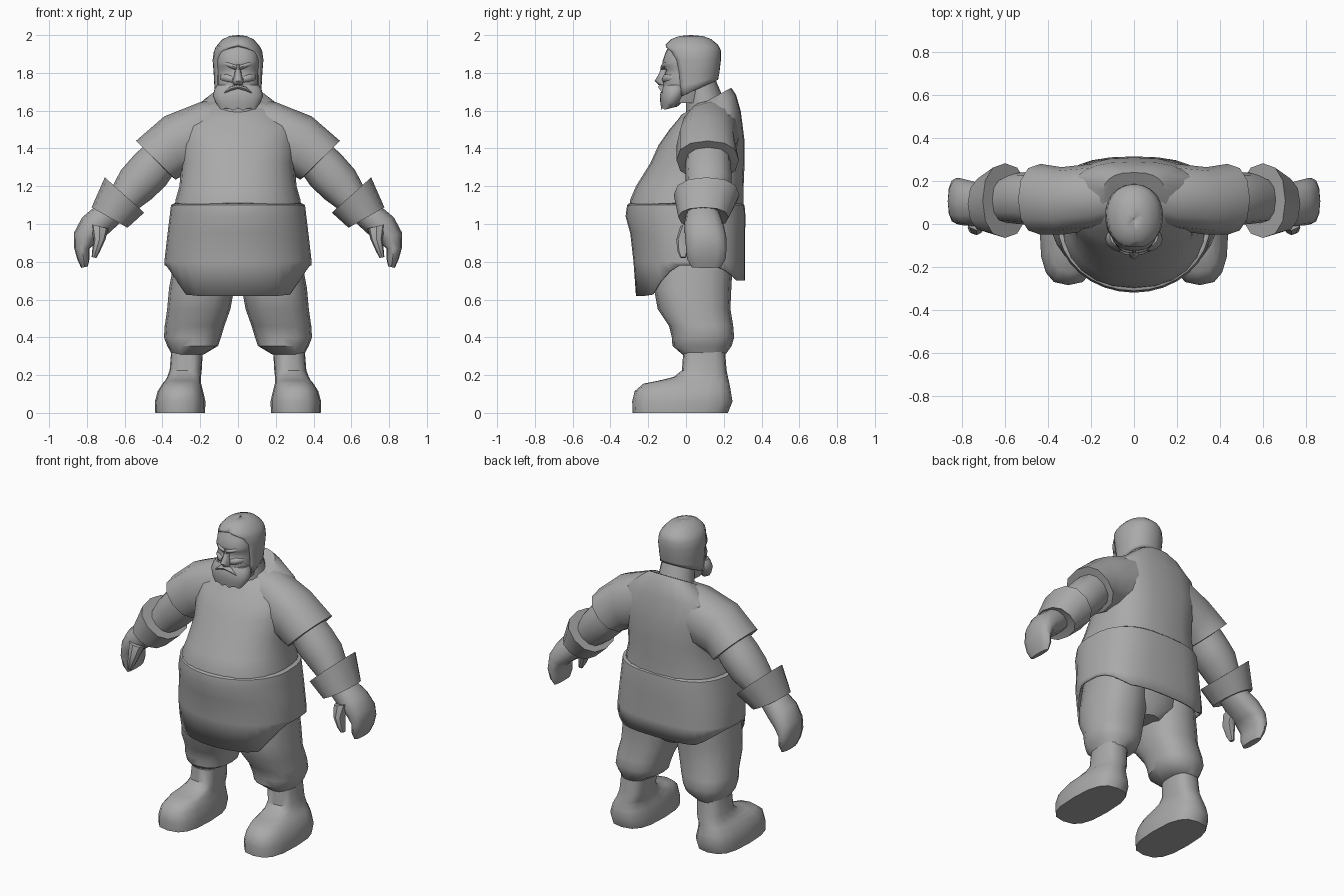
import bpy, bmesh, math

grey = bpy.data.materials.new("plain grey")
grey.diffuse_color = (0.4, 0.4, 0.4, 1)


def power(t, p):
    return math.copysign(abs(t) ** (2 / p), t)


def outline(n, p=2, pb=None, gap=0, arc=False):
    """Rounded outline from the front, all the way round or leaving a gap."""
    pts = []
    for i in range(n + 1 if arc else n):
        a = gap + (2 * math.pi - 2 * gap) * i / n
        q = pb if pb and math.cos(a) < 0 else p
        pts.append((power(math.sin(a), q), -power(math.cos(a), q)))
    return pts


def level(z, x0, x1, y0, y1, tilt=0, n=16, **kw):
    """Horizontal section; z may be a rule of x and y."""
    cx, cy, rx, ry = (x0 + x1) / 2, (y0 + y1) / 2, (x1 - x0) / 2, (y1 - y0) / 2
    ring = []
    for u, v in outline(n, **kw):
        x, y = cx + u * rx, cy + v * ry
        ring.append((x, y, z(x, y) if callable(z) else z + tilt * (y - cy)))
    return ring


def limb(a, b, y0, y1, n=12, p=2.3):
    """Section across a limb from outer point a to inner point b (x, z)."""
    return [((a[0] + b[0]) / 2 + u * (a[0] - b[0]) / 2,
             (y0 + y1) / 2 + v * (y1 - y0) / 2,
             (a[1] + b[1]) / 2 + u * (a[1] - b[1]) / 2) for u, v in outline(n, p)]


def loft(name, rings, caps=True, arc=False, mirror=False, thick=0, angle=40):
    bm = bmesh.new()
    rows = [[bm.verts.new(c) for c in r] for r in rings]
    n = len(rows[0])
    for r, s in zip(rows, rows[1:]):
        for i in range(n - 1 if arc else n):
            j = (i + 1) % n
            bm.faces.new((r[i], r[j], s[j], s[i]))
    if caps:
        bm.faces.new(rows[0])
        bm.faces.new(rows[-1])
    bmesh.ops.remove_doubles(bm, verts=bm.verts, dist=0.0005)
    bmesh.ops.recalc_face_normals(bm, faces=bm.faces)
    me = bpy.data.meshes.new(name)
    bm.to_mesh(me)
    bm.free()
    me.materials.append(grey)
    ob = bpy.data.objects.new(name, me)
    bpy.context.collection.objects.link(ob)
    bpy.ops.object.select_all(action='DESELECT')
    ob.select_set(True)
    bpy.context.view_layer.objects.active = ob
    bpy.ops.object.shade_smooth_by_angle(angle=math.radians(angle))
    if thick:
        m = ob.modifiers.new("thickness", 'SOLIDIFY')
        m.thickness, m.offset = thick, -1
    if mirror:
        ob.modifiers.new("mirror", 'MIRROR')
    return ob


# Tunic body with a collar that slopes down to the front
body = [(1.06, .34, -.305, .305, 0), (1.13, .33, -.295, .305, 0),
        (1.2, .31, -.265, .305, 0), (1.32, .30, -.19, .31, 0),
        (1.43, .31, -.145, .31, .05), (1.55, .30, -.085, .29, .25),
        (1.62, .20, -.04, .265, .42), (1.65, .15, -.025, .24, .54)]
loft("tunic_body", [level(z, -r, r, f, b, t, n=24, p=2.2, pb=2.7) for z, r, f, b, t in body])


# Tunic skirt, its hem lifted at both sides
def hem(x, y):
    low = .62 if y < .02 else .70
    return low + (.78 - low) * max(0, min(1, (abs(x) - .27) / .11))


skirt = [(1.11, .335, -.30, .30), (1.10, .355, -.312, .31), (1.04, .362, -.32, .315),
         (.95, .373, -.295, .313), (.8, .39, -.278, .313), (hem, .388, -.265, .313)]
loft("tunic_skirt", [level(z, -r, r, f, b, n=32, p=2, pb=2.8) for z, r, f, b in skirt],
     caps=False, thick=.01)

# Sleeves, arms, cuffs and hands
loft("sleeve", [limb((.10, 1.66), (.12, 1.3), 0, .27),
                limb((.20, 1.645), (.20, 1.28), -.03, .28),
                limb((.39, 1.57), (.285, 1.26), -.05, .265),
                limb((.54, 1.44), (.33, 1.235), -.05, .28),
                limb((.51, 1.41), (.35, 1.25), -.02, .25)], mirror=True)
loft("arm", [limb((.48, 1.43), (.33, 1.28), 0, .235),
             limb((.55, 1.365), (.385, 1.2), -.005, .24),
             limb((.62, 1.285), (.46, 1.13), 0, .24),
             limb((.69, 1.15), (.57, 1.05), .01, .2)], mirror=True)
loft("cuff", [limb((.67, 1.215), (.53, 1.09), -.03, .25),
              limb((.705, 1.247), (.497, 1.06), -.065, .283),
              limb((.775, 1.088), (.585, .98), -.04, .225),
              limb((.755, 1.085), (.61, 1.0), -.02, .205)], mirror=True)
loft("hand", [limb((.76, 1.09), (.62, 1.01), .0, .18),
              limb((.825, 1.035), (.685, .95), -.01, .2),
              limb((.868, .955), (.745, .91), -.005, .213),
              limb((.868, .875), (.785, .87), 0, .215),
              limb((.85, .81), (.785, .82), .005, .21),
              limb((.83, .768), (.795, .775), .03, .185)], mirror=True, angle=50)
loft("thumb", [limb((.78, 1.0), (.685, .975), -.03, .08, 8),
               limb((.765, .92), (.703, .915), -.052, .03, 8),
               limb((.772, .86), (.733, .85), -.045, .012, 8),
               limb((.775, .825), (.75, .82), -.03, 0, 8)], mirror=True)

# Baggy trousers
legs = [(.85, .03, .33, -.17, .25), (.66, .02, .365, -.17, .24), (.55, .04, .375, -.15, .235),
        (.46, .072, .388, -.09, .25), (.40, .09, .392, -.075, .255),
        (.355, .105, .375, -.072, .242), (.31, .18, .35, -.02, .21)]
loft("trouser_leg", [level(*r, p=2.4) for r in legs], mirror=True)
loft("trouser_seat", [level(.62, -.1, .1, -.1, .19), level(.7, -.28, .28, -.16, .24),
                      level(.98, -.32, .32, -.2, .27)])

# Boots with flat soles
boots = [(0, .175, .438, -.282, .222), (.06, .172, .44, -.285, .246), (.115, .185, .425, -.272, .237),
         (.155, .195, .40, -.225, .23), (.172, .197, .385, -.14, .226), (.19, .196, .375, -.065, .222),
         (.225, .192, .362, -.022, .215), (.35, .185, .352, -.012, .205)]
loft("boot", [level(*r, p=2.8) for r in boots], mirror=True)

# Neck and head
loft("neck", [level(1.56, -.13, .13, 0, .22, .4), level(1.66, -.11, .11, .0, .185, .4),
              level(1.78, -.10, .10, .0, .15)])
face = [(1.64, .09, -.10), (1.70, .108, -.12), (1.76, .11, -.122), (1.79, .11, -.116),
        (1.815, .11, -.106), (1.835, .112, -.124), (1.86, .112, -.125), (1.90, .11, -.112),
        (1.945, .095, -.09)]
loft("face", [level(z, -r, r, f, .1, n=20, p=2.4) for z, r, f in face], angle=60)
loft("nose", [level(z, -r, r, f, -.08, n=8) for z, r, f in
              [(1.845, .014, -.128), (1.795, .018, -.143), (1.758, .028, -.166),
               (1.735, .026, -.145)]], angle=60)
loft("brow", [limb((.008, 1.842), (.008, 1.815), -.136, -.1, 8),
              limb((.05, 1.856), (.05, 1.83), -.13, -.08, 8),
              limb((.095, 1.86), (.095, 1.843), -.085, -.05, 8)], mirror=True, angle=60)
loft("cheek", [limb((.03, 1.785), (.03, 1.745), -.128, -.08, 8),
               limb((.06, 1.795), (.06, 1.75), -.125, -.07, 8),
               limb((.095, 1.79), (.095, 1.76), -.085, -.05, 8)], mirror=True, angle=60)

# Beard with a wavy lower edge, and moustache
beard = [(1.735, .112, -.118, .0), (1.715, .124, -.13, .01), (1.68, .133, -.138, .0),
         (1.64, .118, -.136, -.025),
         (lambda x, y: 1.607 + .007 * math.cos(x * 110) + .25 * (y + .13), .10, -.13, -.045)]
loft("beard", [level(z, -r, r, f, b, n=28, p=2.2) for z, r, f, b in beard], angle=50)
loft("moustache", [limb((0, 1.737), (0, 1.715), -.148, -.1, 8),
                   limb((.04, 1.728), (.04, 1.703), -.142, -.09, 8),
                   limb((.075, 1.70), (.075, 1.685), -.125, -.08, 8)], mirror=True, angle=60)

# Close hood, open around the face
hood = [(1.705, .123, -.09, .17, .45, 62), (1.745, .126, -.095, .172, .25, 61),
        (1.80, .129, -.10, .177, 0, 59), (1.87, .135, -.11, .185, 0, 55),
        (1.915, .128, -.115, .185, 0, 42), (1.935, .119, -.115, .178, 0, 22),
        (1.95, .108, -.108, .168, 0, 0), (1.978, .082, -.08, .135, 0, 0),
        (1.995, .045, -.035, .09, 0, 0), (2.0, .001, .025, .027, 0, 0)]
loft("hood", [level(z, -r, r, f, b, t, n=24, p=2.15, gap=math.radians(g), arc=True)
              for z, r, f, b, t, g in hood], caps=False, arc=True, thick=.016, angle=50)
